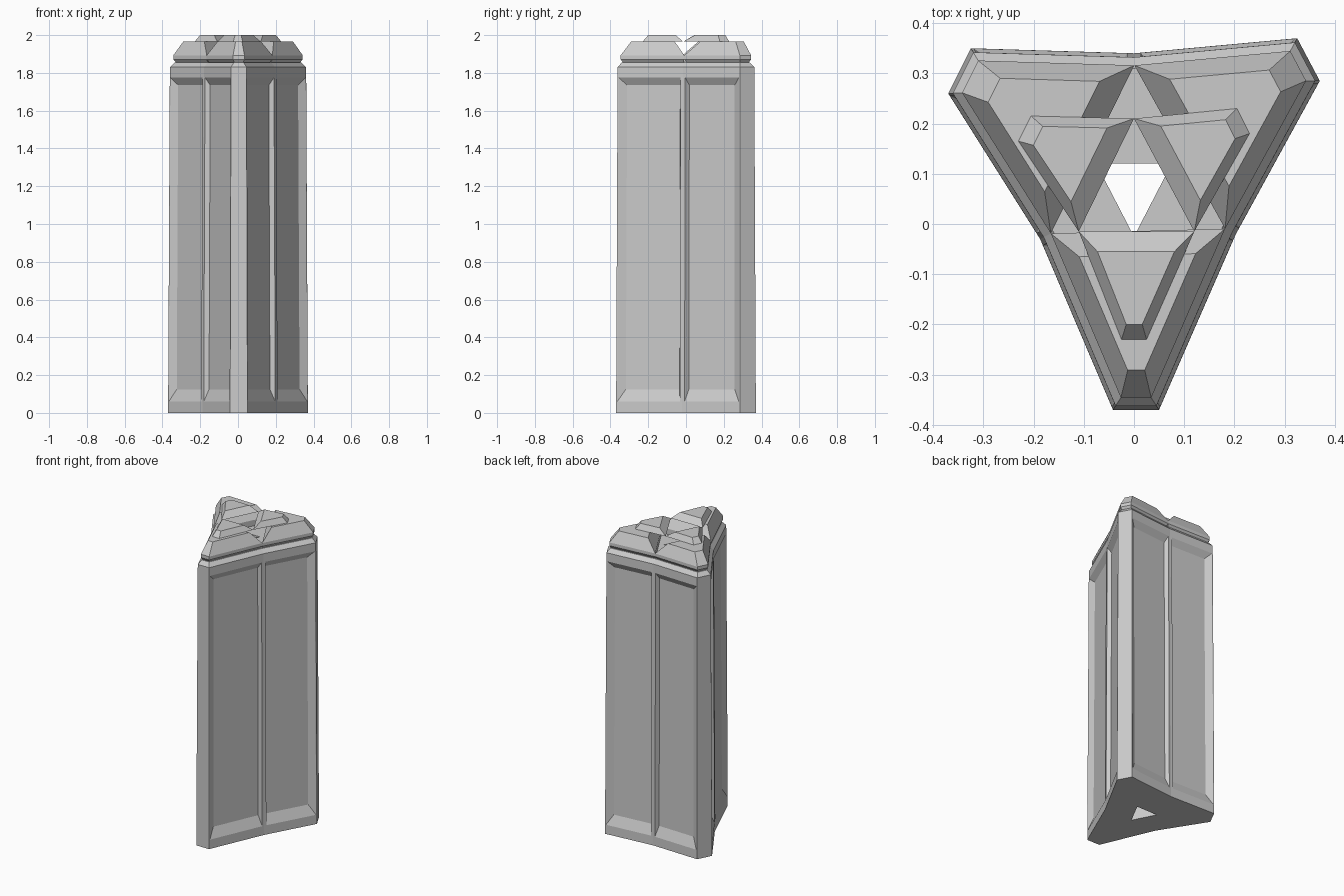
import bpy, bmesh
from mathutils import Vector

if "Cube" in bpy.data.objects:
    bpy.data.objects.remove(bpy.data.objects["Cube"])

# Plan outline, counter-clockwise: three blunt tips with a shallow valley between each pair
PLAN = [(-.042, -.37), (.05, -.37), (.203, -.02), (.37, .285), (.325, .37),
        (0, .34), (-.325, .35), (-.37, .26), (-.187, -.03)]
SHAFT = [(-.075, .12), (0, -.025), (.075, .12)]


def inset(pts, d):
    """Move each edge of a CCW polygon inward by its own distance."""
    n = len(pts)
    d = d if isinstance(d, list) else [d] * n
    p = [Vector(q) for q in pts]
    out = []
    for i in range(n):
        e0 = (p[i] - p[i - 1]).normalized()
        e1 = (p[(i + 1) % n] - p[i]).normalized()
        a = p[i] + Vector((-e0.y, e0.x)) * d[i - 1]
        b = p[i] + Vector((-e1.y, e1.x)) * d[i]
        t = (b - a).cross(e1) / e0.cross(e1)
        out.append(a + e0 * t)
    return out


def ring(bm, pts, z):
    return [bm.verts.new((q[0], q[1], z)) for q in pts]


def bridge(bm, a, b):
    n = len(a)
    for i in range(n):
        j = (i + 1) % n
        bm.faces.new((a[i], a[j], b[j], b[i]))


def finish(bm, name):
    bmesh.ops.remove_doubles(bm, verts=bm.verts, dist=1e-5)
    bmesh.ops.recalc_face_normals(bm, faces=bm.faces)
    me = bpy.data.meshes.new(name)
    bm.to_mesh(me)
    bm.free()
    bpy.context.collection.objects.link(bpy.data.objects.new(name, me))


def stack(name, layers):
    """Closed solid lofted through (points, z) layers."""
    bm = bmesh.new()
    rings = [ring(bm, p, z) for p, z in layers]
    for a, b in zip(rings, rings[1:]):
        bridge(bm, a, b)
    bm.faces.new(rings[0])
    bm.faces.new(rings[-1])
    finish(bm, name)


# Tower body: blunt tip faces stay plain, all other faces get a recessed panel
H = 1.83
bm = bmesh.new()
low, high = ring(bm, PLAN, 0), ring(bm, inset(PLAN, .008), H)
neck = ring(bm, inset(PLAN, .03), 1.855)
bridge(bm, high, neck)
for i in range(9):
    j = (i + 1) % 9
    quad = [low[i], low[j], high[j], high[i]]
    if i % 3 == 0:
        bm.faces.new(quad)
        continue
    a, b, c, d = [v.co.copy() for v in quad]
    length = (b - a).length
    normal = (b - a).cross(d - a).normalized()

    def panel_loop(tip, valley, z0, z1, depth):
        u0, u1 = (tip, valley) if i % 3 == 1 else (valley, tip)
        u0, u1 = u0 / length, 1 - u1 / length
        pts = []
        for u, z in ((u0, z0), (u1, z0), (u1, z1), (u0, z1)):
            p = a.lerp(b, u).lerp(d.lerp(c, u), z / H)
            pts.append(bm.verts.new(p - normal * depth))
        return pts

    rim = panel_loop(.006, .014, .06, 1.775, 0)
    floor = panel_loop(.045, .026, .125, 1.735, .025)
    bridge(bm, quad, rim)
    bridge(bm, rim, floor)
    bm.faces.new(floor)

# Central shaft, open at both ends
s0, s1 = ring(bm, SHAFT, 0), ring(bm, SHAFT, 1.855)
bridge(bm, s0, s1)
for outer, inner in ((low, s0), (neck, s1)):
    edges = [bm.edges.get((r[k], r[k - 1])) for r in (outer, inner) for k in range(len(r))]
    bmesh.ops.triangle_fill(bm, edges=edges, use_beauty=True)
finish(bm, "tower_body")

# Cap: three lobes meeting at the valleys, each with a smaller raised block on top
cap = inset(PLAN, .024)
W = [(-.11, -.015), (.12, -.015), (0, .21)]
blocks = {"front": [W[0], (-.025, -.23), (.025, -.23), W[1]],
          "right": [W[1], (.23, .18), (.205, .23), W[2]],
          "left": [W[2], (-.205, .215), (-.23, .165), W[0]]}
for k, (side, block) in enumerate(blocks.items()):
    lobe = [cap[(3 * k + m) % 9] for m in (-1, 0, 1, 2)]
    stack("cap_lobe_" + side, [
        (inset(lobe, [.012, .012, .012, 0]), 1.855),
        (lobe, 1.872), (lobe, 1.893),
        (inset(lobe, [.034, .055, .034, .048]), 1.965)])
    stack("crown_block_" + side, [
        (block, 1.965), (inset(block, [.02, .03, .02, .04]), 2.0)])
